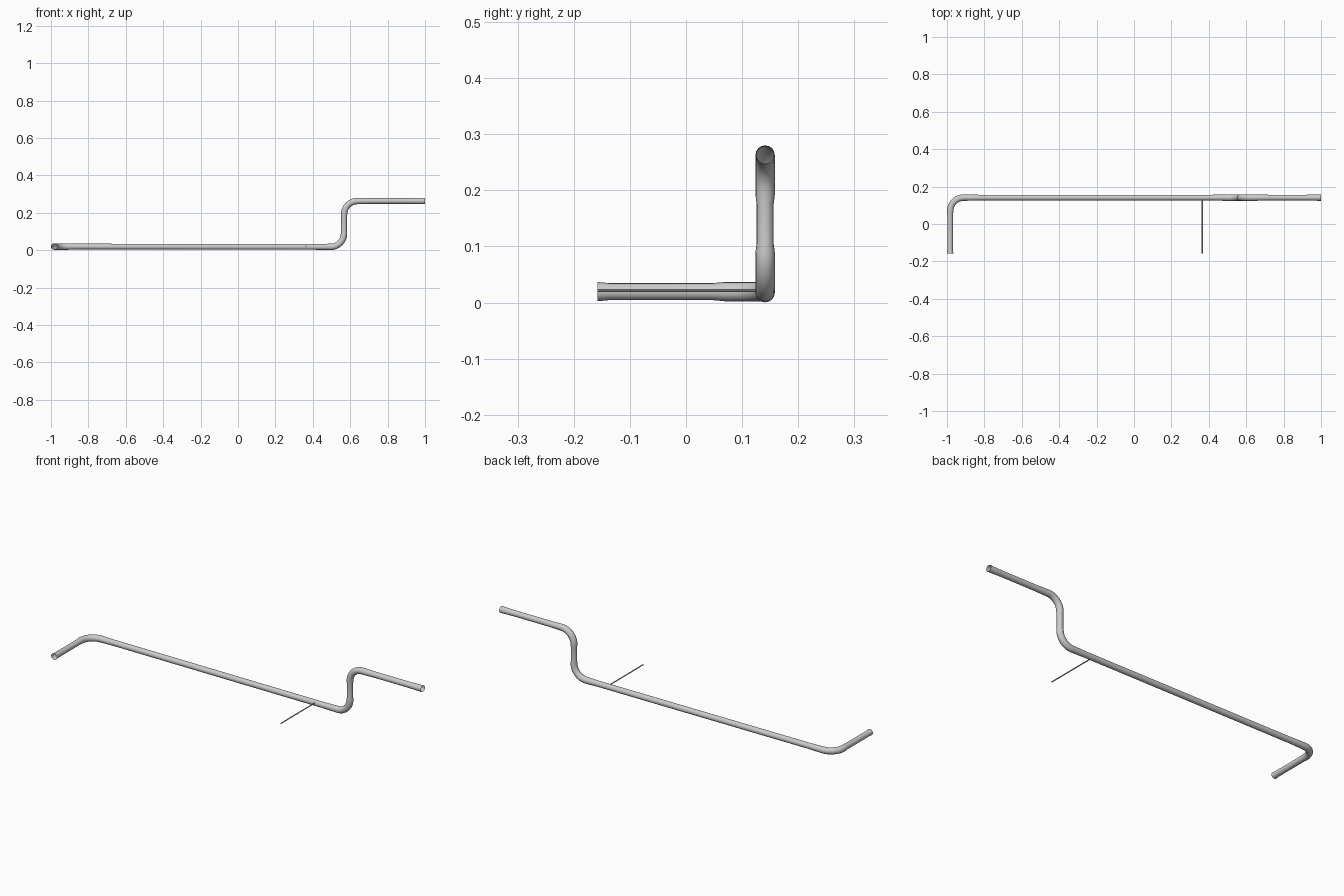
import bpy
from mathutils import Vector

if "Cube" in bpy.data.objects:
    bpy.data.objects.remove(bpy.data.objects["Cube"])

WIDE, THIN = 0.0172, 0.0153   # pipe radius at bends / along straights
BEND = 0.072
STEPS = 8


def make_tube(name, pts, bevel_res, caps):
    """Sweep a circle along (position, radius) samples and turn it into a mesh."""
    cu = bpy.data.curves.new(name, 'CURVE')
    cu.dimensions = '3D'
    cu.bevel_depth = 1.0
    cu.bevel_resolution = bevel_res
    cu.use_fill_caps = caps
    sp = cu.splines.new('POLY')
    sp.points.add(len(pts) - 1)
    for p, (co, r) in zip(sp.points, pts):
        p.co = (*co, 1)
        p.radius = r
    sp.use_smooth = True
    ob = bpy.data.objects.new(name, cu)
    bpy.context.collection.objects.link(ob)
    bpy.ops.object.select_all(action='DESELECT')
    ob.select_set(True)
    bpy.context.view_layer.objects.active = ob
    bpy.ops.object.convert(target='MESH')
    bpy.ops.object.shade_smooth_by_angle()
    return bpy.context.object


# bent pipe: corner points, open at both ends
corners = [Vector(c) for c in ((-0.983, -0.158, 0.0195), (-0.983, 0.141, 0.0195),
                               (0.567, 0.141, 0.0175), (0.567, 0.141, 0.263),
                               (1.0, 0.141, 0.263))]
tapers = [0.02, 0.08, 0.015, 0.08]   # blend length on each straight

path = []
for i in range(len(corners) - 1):
    a, b = corners[i], corners[i + 1]
    d = (b - a).normalized()
    start = a + d * BEND if i > 0 else a
    last = i == len(corners) - 2
    end = b if last else b - d * BEND
    t = tapers[i]
    path += [(start, WIDE), (start + d * t, THIN), (end - d * t, THIN), (end, WIDE)]
    # rounded corner towards the next straight
    if not last:
        n = (corners[i + 2] - b).normalized()
        centre = b - d * BEND + n * BEND
        for k in range(1, STEPS):
            f = k / STEPS
            v = (-n).slerp(d, f)
            path.append((centre + v * BEND, WIDE))
make_tube("bent_pipe", path, 6, False)

# thin rod sticking out to the front
make_tube("thin_rod", [(Vector((0.365, -0.158, 0.0215)), 0.003),
                       (Vector((0.365, 0.141, 0.0215)), 0.003)], 2, True)
